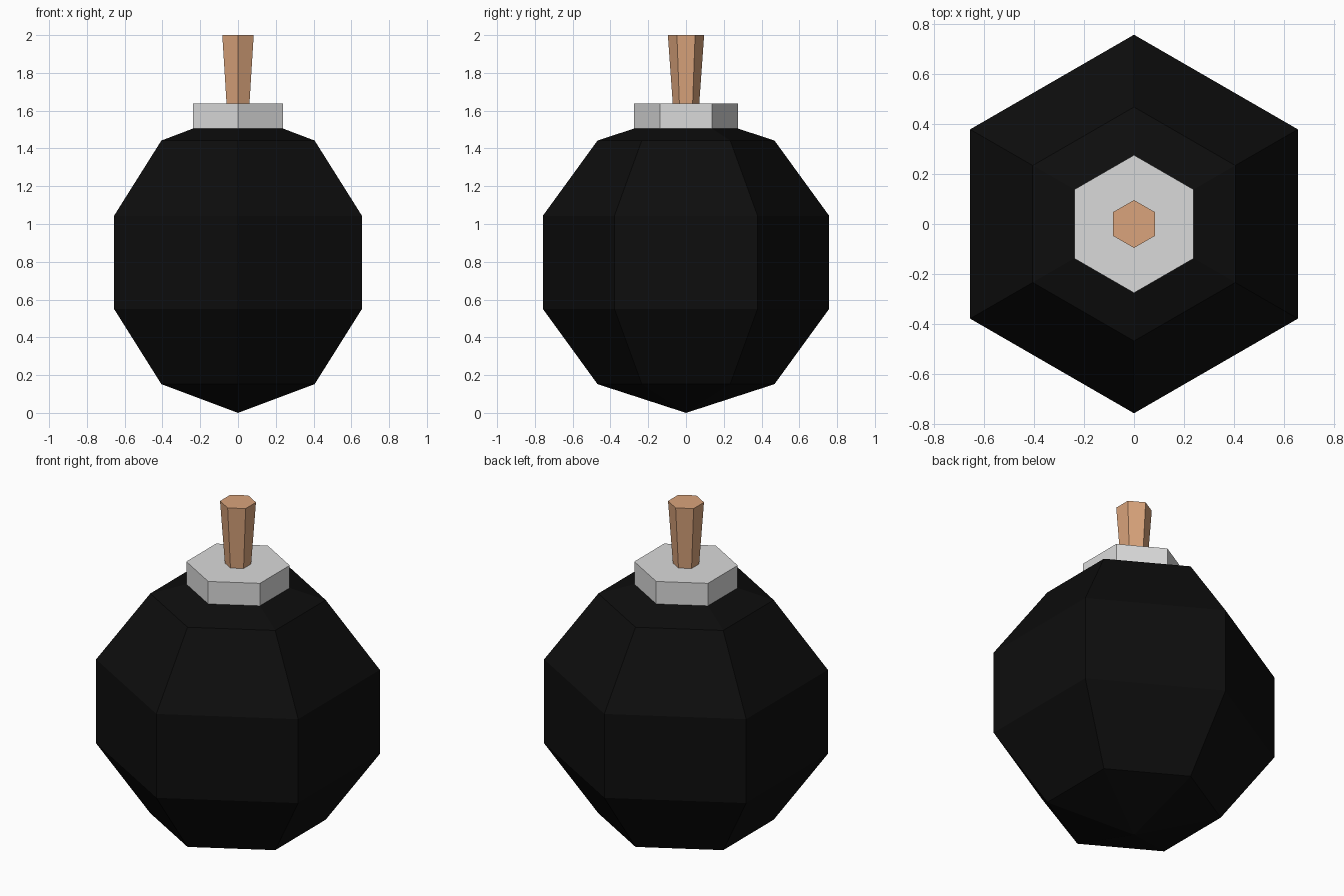
import bpy, bmesh, math

if "Cube" in bpy.data.objects:
    bpy.data.objects.remove(bpy.data.objects["Cube"])

SIDES = 6


def material(name, rgb):
    m = bpy.data.materials.new(name)
    m.diffuse_color = (*rgb, 1.0)
    m.use_nodes = True
    m.node_tree.nodes["Principled BSDF"].inputs["Base Color"].default_value = m.diffuse_color
    return m


def hex_lathe(name, profile, mat, cap_bottom=True, cap_top=True):
    """Revolve (radius, z) rings into a faceted solid, corners on the y axis."""
    bm = bmesh.new()
    rings = []
    for r, z in profile:
        if r == 0:
            rings.append([bm.verts.new((0, 0, z))] * SIDES)
        else:
            angles = [math.pi / 2 + 2 * math.pi * i / SIDES for i in range(SIDES)]
            rings.append([bm.verts.new((r * math.cos(a), r * math.sin(a), z)) for a in angles])
    for low, high in zip(rings, rings[1:]):
        for i in range(SIDES):
            j = (i + 1) % SIDES
            corners = [low[i], low[j], high[j], high[i]]
            bm.faces.new(list(dict.fromkeys(corners)))
    if cap_bottom and profile[0][0] > 0:
        bm.faces.new(rings[0][::-1])
    if cap_top and profile[-1][0] > 0:
        bm.faces.new(rings[-1])
    mesh = bpy.data.meshes.new(name)
    bm.to_mesh(mesh)
    bm.free()
    mesh.materials.append(mat)
    obj = bpy.data.objects.new(name, mesh)
    bpy.context.collection.objects.link(obj)
    return obj


black = material("black", (0.004, 0.004, 0.004))
grey = material("light grey", (0.70, 0.70, 0.70))
tan = material("tan", (0.70, 0.37, 0.20))

# Round body: low-poly ball, with its tip cut off under the collar
R, COLLAR_R, COLLAR_Z = 0.797, 0.276, 1.505
ball = [(R * math.sin(math.pi * k / 5), R - R * math.cos(math.pi * k / 5)) for k in range(1, 5)]
hex_lathe("body", [(0, 0)] + ball + [(COLLAR_R, COLLAR_Z)], black, cap_top=False)

# Collar on top of the body
hex_lathe("collar", [(COLLAR_R, COLLAR_Z), (COLLAR_R, 1.637)], grey)

# Fuse widening upwards
hex_lathe("fuse", [(0.070, 1.637), (0.096, 2.0)], tan, cap_bottom=False)
